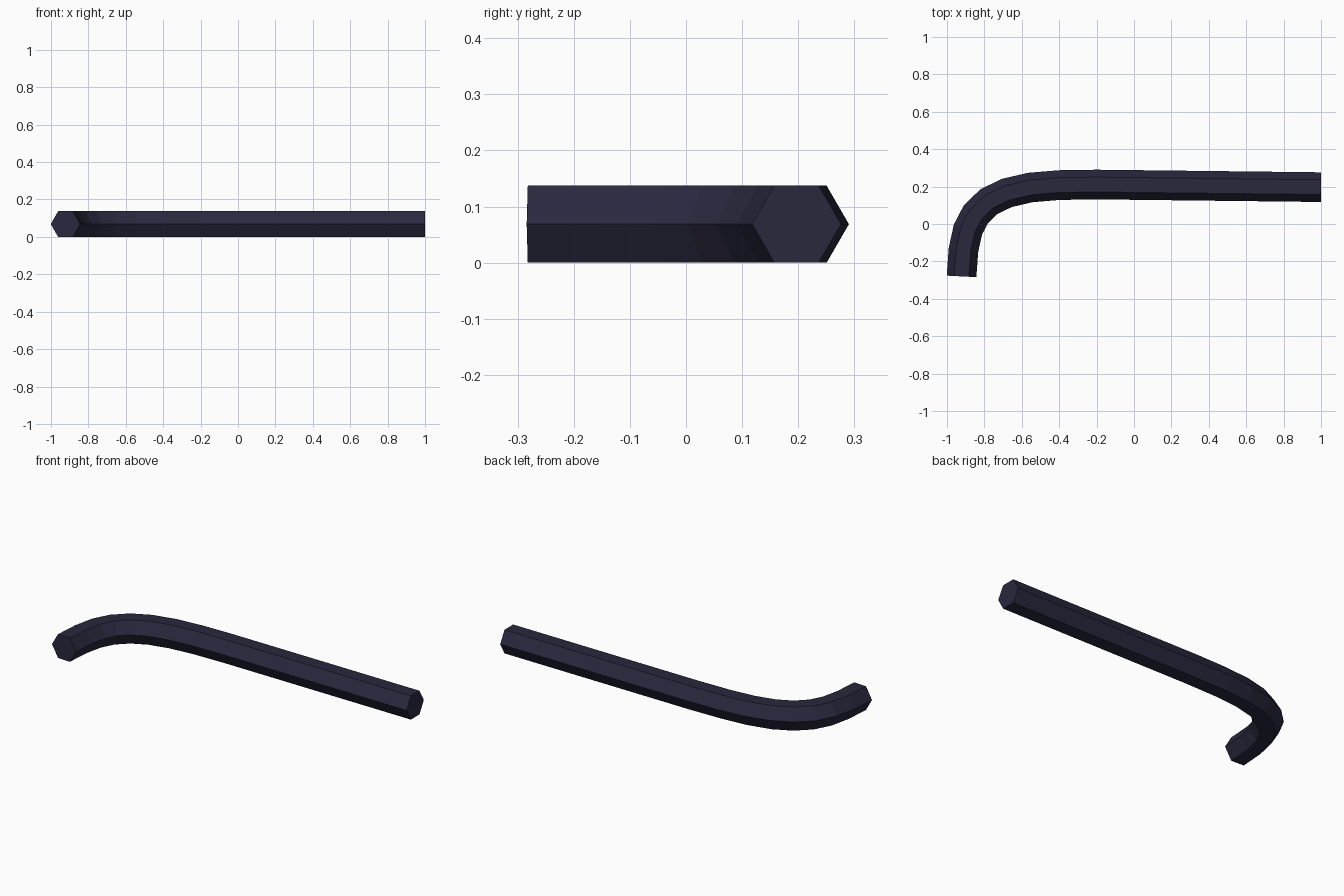
import bpy, bmesh, math
from mathutils import Vector

if "Cube" in bpy.data.objects:
    bpy.data.objects.remove(bpy.data.objects["Cube"])

R = 0.0793                       # hexagon corner radius
H = R * math.sin(math.radians(60))

# Centre line of the key, seen from above
path = [Vector(p) for p in [
    (-0.922, -0.280), (-0.912, -0.140), (-0.888, -0.030), (-0.845, 0.053),
    (-0.775, 0.120), (-0.680, 0.166), (-0.555, 0.195), (-0.400, 0.208),
    (-0.200, 0.211), (1.000, 0.197)]]

# Sweep a mitred hexagon along the centre line
bm = bmesh.new()
rings = []
for i, p in enumerate(path):
    before = (p - path[i - 1]).normalized() if i else None
    after = (path[i + 1] - p).normalized() if i < len(path) - 1 else None
    if before and after:
        tangent = (before + after).normalized()
        stretch = 1 / tangent.dot(after)
    else:
        tangent, stretch = before or after, 1
    if i == 0:
        tangent = Vector((0.05, 1)).normalized()
    if i == len(path) - 1:
        tangent = Vector((1, 0))
    side = Vector((-tangent.y, tangent.x)) * R * stretch
    ring = []
    for k in range(6):
        a = math.radians(60 * k)
        q = p + side * math.cos(a)
        ring.append(bm.verts.new((q.x, q.y, H + R * math.sin(a))))
    rings.append(ring)

for a, b in zip(rings, rings[1:]):
    for k in range(6):
        n = (k + 1) % 6
        bm.faces.new((a[k], a[n], b[n], b[k]))
bm.faces.new(rings[0])
bm.faces.new(rings[-1])
bmesh.ops.recalc_face_normals(bm, faces=bm.faces)

mesh = bpy.data.meshes.new("hex_key")
bm.to_mesh(mesh)
bm.free()
key = bpy.data.objects.new("hex_key", mesh)
bpy.context.collection.objects.link(key)

# Dark blued steel
steel = bpy.data.materials.new("dark_steel")
steel.diffuse_color = (0.022, 0.021, 0.048, 1)
steel.use_nodes = True
steel.node_tree.nodes["Principled BSDF"].inputs["Base Color"].default_value = steel.diffuse_color
mesh.materials.append(steel)
